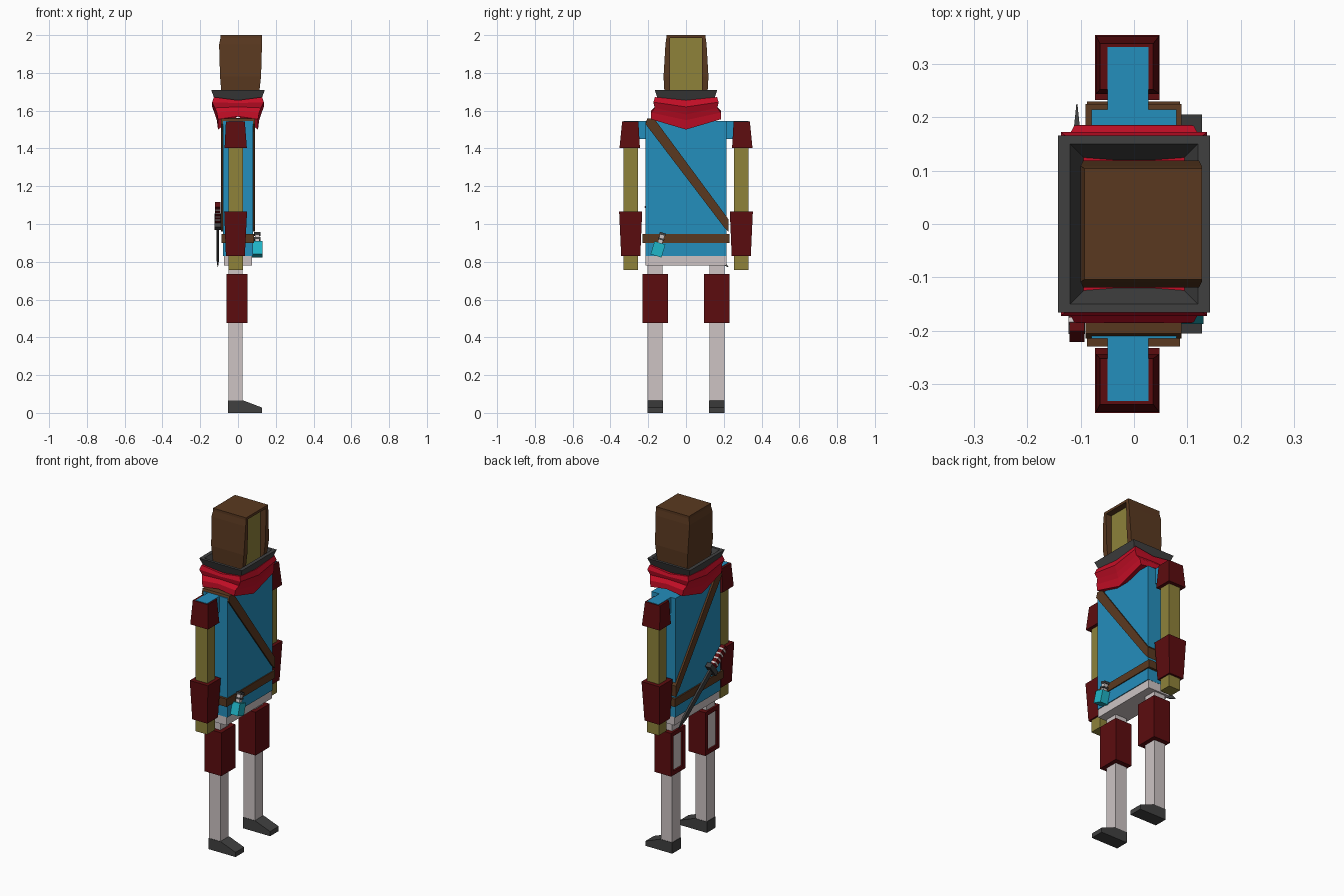
import bpy, bmesh, math
from mathutils import Matrix

if "Cube" in bpy.data.objects:
    bpy.data.objects.remove(bpy.data.objects["Cube"])


def material(name, r, g, b):
    lin = [((c / 255 + 0.055) / 1.055) ** 2.4 if c > 10 else c / 255 / 12.92 for c in (r, g, b)]
    m = bpy.data.materials.new(name)
    m.diffuse_color = (*lin, 1)
    m.use_nodes = True
    m.node_tree.nodes["Principled BSDF"].inputs["Base Color"].default_value = m.diffuse_color
    return m


BROWN = material("brown leather", 90, 57, 32)
BLUE = material("blue cloth", 36, 142, 188)
RED = material("red cloth", 196, 14, 38)
MAROON = material("maroon", 92, 12, 15)
OLIVE = material("olive skin", 142, 130, 58)
WHITE = material("pale cloth", 205, 196, 196)
GREY = material("dark grey", 64, 64, 64)
TEAL = material("teal glass", 32, 182, 200)


def loft(name, rings, mats, matrix=None, cyclic=False):
    """Join matching rings of points into a closed flat-shaded solid."""
    mats = mats if isinstance(mats, list) else [mats]
    bm = bmesh.new()
    vs = [[bm.verts.new(p) for p in ring] for ring in rings]
    n = len(vs[0])
    pairs = list(zip(vs, vs[1:])) + ([(vs[-1], vs[0])] if cyclic else [])
    for a, b in pairs:
        for i in range(n):
            j = (i + 1) % n
            bm.faces.new((a[i], a[j], b[j], b[i]))
    if not cyclic:
        bm.faces.new(vs[0])
        bm.faces.new(vs[-1])
    bmesh.ops.recalc_face_normals(bm, faces=bm.faces)
    if matrix:
        bm.transform(matrix)
    me = bpy.data.meshes.new(name)
    bm.to_mesh(me)
    bm.free()
    for m in mats:
        me.materials.append(m)
    ob = bpy.data.objects.new(name, me)
    bpy.context.collection.objects.link(ob)
    return ob


def rect(x0, x1, y0, y1, z):
    return [(x0, y0, z), (x1, y0, z), (x1, y1, z), (x0, y1, z)]


def box(name, x0, x1, y0, y1, z0, z1, mat, matrix=None):
    return loft(name, [rect(x0, x1, y0, y1, z0), rect(x0, x1, y0, y1, z1)], mat, matrix)


# Hood: U-shaped shell open towards +x, with a closed top
def hood_ring(xb, xf, y, z):
    return [(xb, -y, z), (xf, -y, z), (xf, -0.085, z), (0.06, -0.085, z),
            (0.06, 0.085, z), (xf, 0.085, z), (xf, y, z), (xb, y, z)]


loft("hood", [hood_ring(-0.085, 0.108, 0.112, 1.66), hood_ring(-0.095, 0.122, 0.119, 1.78),
              hood_ring(-0.1, 0.127, 0.109, 1.95), hood_ring(-0.093, 0.127, 0.104, 1.985)], BROWN)
box("hood_top", -0.093, 0.127, -0.104, 0.104, 1.985, 2.0, BROWN)
box("face", -0.05, 0.09, -0.0845, 0.0845, 1.66, 1.985, OLIVE)

# Collar funnel
loft("collar", [rect(-x, x, -y, y, z) for x, y, z in
                ((0.12, 0.145, 1.65), (0.142, 0.166, 1.71), (0.12, 0.15, 1.71), (0.09, 0.12, 1.655))],
     GREY, cyclic=True)


# Folded scarf hanging to a point at front and back
def scarf_ring(x, y, z, side, point):
    return [(-x, -y, z), (0, -y, side), (x, -y, z), (x, 0, point),
            (x, y, z), (0, y, side), (-x, y, z), (-x, 0, point)]


loft("scarf", [scarf_ring(0.106, 0.186, 1.555, 1.57, 1.50), scarf_ring(0.112, 0.184, 1.59, 1.6, 1.55),
               scarf_ring(0.122, 0.166, 1.615, 1.62, 1.58), scarf_ring(0.137, 0.172, 1.645, 1.64, 1.62),
               scarf_ring(0.128, 0.165, 1.672, 1.655, 1.655)], RED)

# Torso, hem, belt and shoulder strap
box("tunic", -0.08, 0.08, -0.215, 0.215, 0.83, 1.545, BLUE)
box("tunic_hem", -0.073, 0.075, -0.214, 0.214, 0.78, 0.83, WHITE)
box("belt", -0.088, 0.086, -0.23, 0.23, 0.9, 0.947, BROWN)
strap = [(-0.215, 1.53), (-0.205, 1.558), (-0.17, 1.56), (0.225, 1.025), (0.225, 0.96), (0.2, 0.985)]
loft("shoulder_strap", [[(x, y, z) for y, z in strap] for x in (-0.091, 0.089)], BROWN)


# Arms and legs, mirrored left and right
def y_box(name, s, x0, x1, y0, y1, z0, z1, mat):
    a, b = sorted((s * y0, s * y1))
    return box(name, x0, x1, a, b, z0, z1, mat)


for s, side in ((-1, "right"), (1, "left")):
    y_box(side + "_shoulder", s, -0.05, 0.027, 0.21, 0.332, 1.45, 1.545, BLUE)
    y_box(side + "_arm", s, -0.05, 0.027, 0.255, 0.33, 0.757, 1.5, OLIVE)
    loft(side + "_sleeve", [rect(-0.071, 0.047, s * 0.244, s * 0.352, 1.402),
                            rect(-0.064, 0.036, s * 0.252, s * 0.338, 1.543)], MAROON)
    loft(side + "_bracer", [rect(-0.064, 0.036, s * 0.242, s * 0.343, 0.83),
                            rect(-0.073, 0.048, s * 0.232, s * 0.354, 1.065)], MAROON)
    y_box(side + "_leg", s, -0.05, 0.025, 0.125, 0.203, 0.05, 0.79, WHITE)

    # Knee guard with a recessed window at the back
    guard = y_box(side + "_leg_guard", s, -0.062, 0.05, 0.095, 0.23, 0.475, 0.735, [MAROON, WHITE])
    bm = bmesh.new()
    bm.from_mesh(guard.data)
    back = min(bm.faces, key=lambda f: f.calc_center_median().x)
    bmesh.ops.inset_region(bm, faces=[back], thickness=0.035)
    bmesh.ops.inset_region(bm, faces=[back], thickness=0.0005, depth=-0.01)
    back.material_index = 1
    bm.to_mesh(guard.data)
    bm.free()

    # Wedge boot
    profile = [(-0.052, 0), (0.127, 0), (0.127, 0.028), (0.028, 0.066), (-0.052, 0.066)]
    loft(side + "_boot", [[(x, s * y, z) for x, z in profile] for y in (0.123, 0.205)], GREY)

# Vial hanging on the belt
m = Matrix.Translation((0.102, -0.15, 0.86)) @ Matrix.Rotation(math.radians(-17), 4, 'X')
box("vial", -0.028, 0.028, -0.03, 0.03, -0.03, 0.042, TEAL, m)
box("vial_neck", -0.012, 0.012, -0.013, 0.013, 0.042, 0.085, WHITE, m)
box("vial_collar", -0.016, 0.016, -0.017, 0.017, 0.058, 0.068, GREY, m)
box("vial_stopper", -0.016, 0.016, -0.017, 0.017, 0.085, 0.098, GREY, m)

# Dagger slung across the lower back
m = Matrix.Translation((-0.107, -0.095, 1.015)) @ Matrix.Rotation(math.radians(52.8), 4, 'X')
box("dagger_grip", -0.014, 0.014, -0.017, 0.017, 0, 0.145, MAROON, m)
for i in range(4):
    z = 0.025 + i * 0.03
    box("grip_band", -0.0155, 0.0155, -0.0185, 0.0185, z, z + 0.01, WHITE, m)
box("dagger_guard", -0.018, 0.016, -0.045, 0.045, -0.02, 0.008, GREY, m)
loft("dagger_blade", [rect(-0.006, 0.006, -0.016, 0.016, -0.02), rect(-0.006, 0.006, -0.015, 0.015, -0.33),
                      rect(-0.001, 0.001, -0.002, 0.002, -0.4)], GREY, m)
